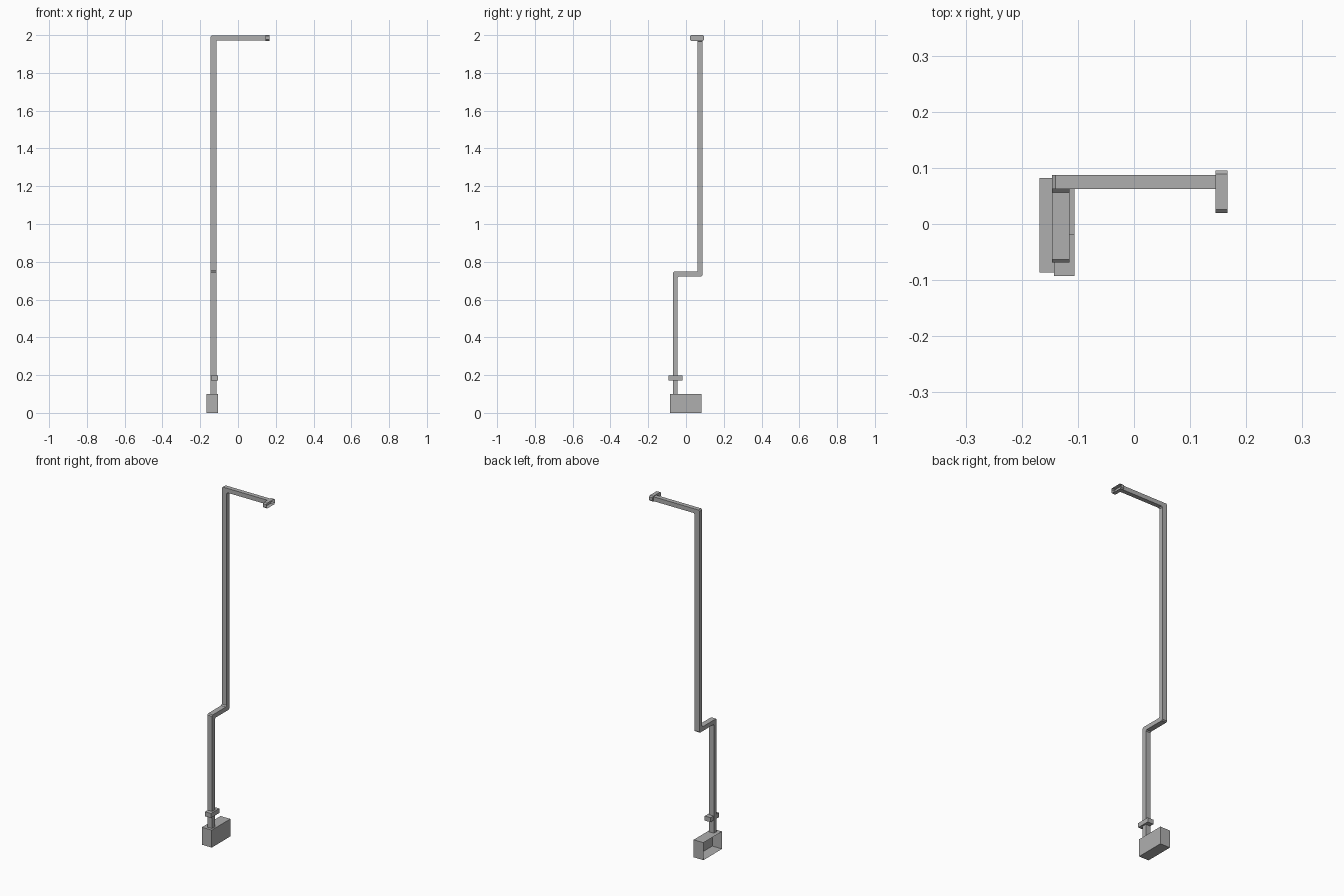
import bpy, bmesh

if "Cube" in bpy.data.objects:
    bpy.data.objects.remove(bpy.data.objects["Cube"])

# dark grey metal
metal = bpy.data.materials.new("dark_grey")
metal.diffuse_color = (0.43, 0.43, 0.43, 1)
metal.use_nodes = True
metal.node_tree.nodes["Principled BSDF"].inputs["Base Color"].default_value = metal.diffuse_color


def prism(name, pts, axis, lo, hi, caps="both"):
    """Extrude a 2D profile along x (profile in y,z) or along y (profile in x,z)."""
    def place(p, d):
        return (d, p[0], p[1]) if axis == 'x' else (p[0], d, p[1])
    bm = bmesh.new()
    a = [bm.verts.new(place(p, lo)) for p in pts]
    b = [bm.verts.new(place(p, hi)) for p in pts]
    n = len(pts)
    for i in range(n):
        j = (i + 1) % n
        bm.faces.new((a[i], a[j], b[j], b[i]))
    if caps in ("both", "high"):
        bm.faces.new(b)
    if caps in ("both", "low"):
        bm.faces.new(a[::-1])
    bmesh.ops.recalc_face_normals(bm, faces=bm.faces)
    me = bpy.data.meshes.new(name)
    bm.to_mesh(me)
    bm.free()
    me.materials.append(metal)
    ob = bpy.data.objects.new(name, me)
    bpy.context.collection.objects.link(ob)
    return ob


def rect(u0, u1, v0, v1, c=0):
    """Rectangle profile with optional corner chamfers."""
    if not c:
        return [(u0, v0), (u1, v0), (u1, v1), (u0, v1)]
    return [(u0 + c, v0), (u1 - c, v0), (u1, v0 + c), (u1, v1 - c),
            (u1 - c, v1), (u0 + c, v1), (u0, v1 - c), (u0, v0 + c)]


C = 0.006                  # bend chamfer
X0, X1 = -0.146, -0.115    # pipe width
YL0, YL1 = -0.069, -0.044  # lower run
YU0, YU1 = 0.062, 0.087    # upper run
Z0, Z1 = 0.723, 0.748      # offset
ZJ = 1.9

# base box, open on the -x side
prism("base_box", rect(-0.086, 0.082, 0, 0.1), 'x', -0.168, -0.106, "high")

# vertical pipe with the sideways offset
prism("riser_pipe", [
    (YL0, 0.1), (YL1, 0.1), (YL1, Z0 - C), (YL1 + C, Z0),
    (YU1 - C, Z0), (YU1, Z0 + C), (YU1, ZJ), (YU0, ZJ),
    (YU0, Z1 + C), (YU0 - C, Z1), (YL0 + C, Z1), (YL0, Z1 - C)], 'x', X0, X1)

# top bend and horizontal arm
prism("top_arm", [
    (X0, ZJ), (X1, ZJ), (X1, 1.972 - C), (X1 + C, 1.972),
    (0.145, 1.972), (0.145, 1.997), (X0 + C, 1.997), (X0, 1.997 - C)],
    'y', YU0, YU1)

# chamfered end cup, open on the +x side
prism("end_cup", rect(0.02, 0.095, 1.97, 2.0, C), 'x', 0.145, 0.167, "low")

# lower collar
prism("lower_collar", rect(-0.093, -0.018, 0.172, 0.198), 'x', -0.143, -0.106)
